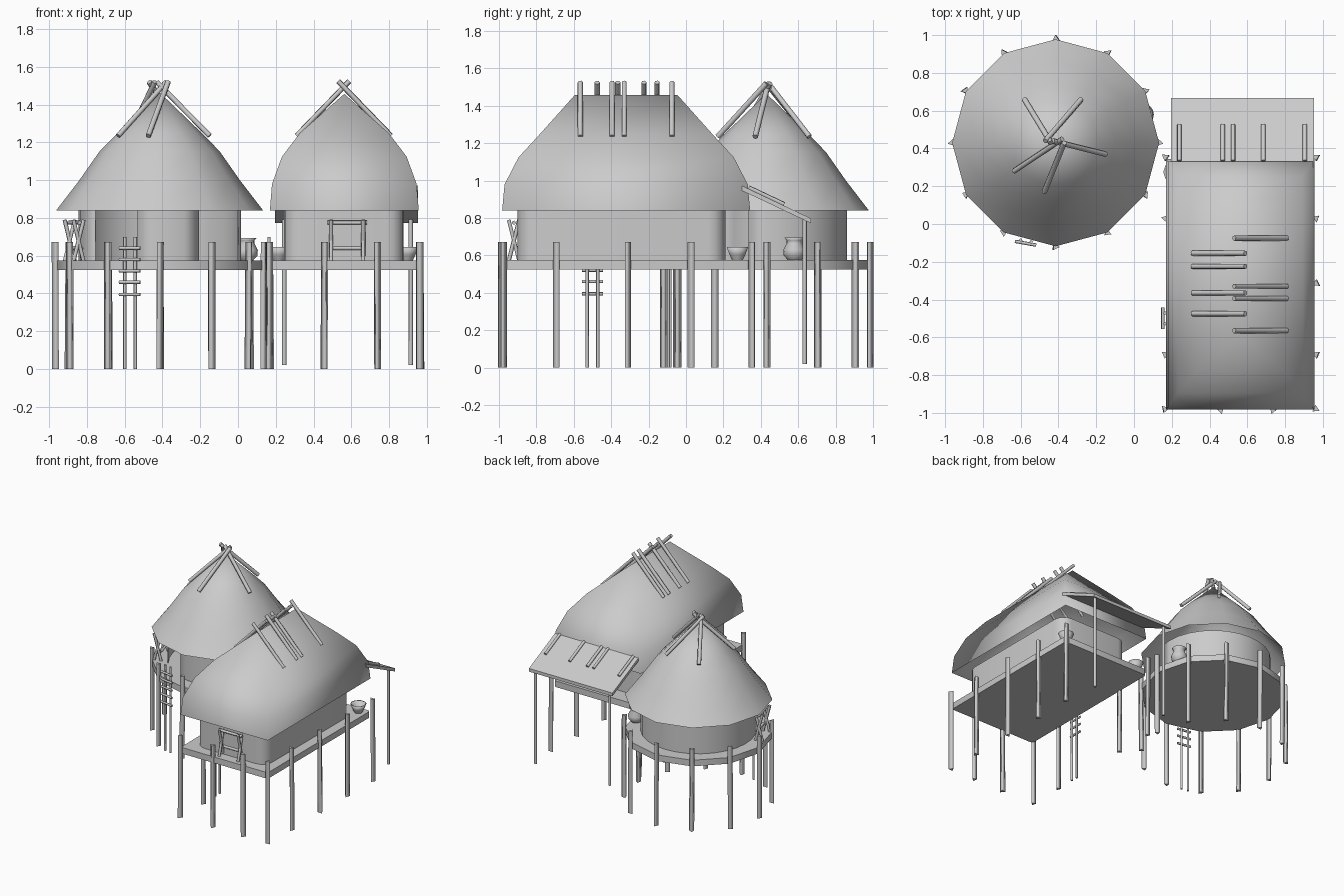
import bpy, bmesh, math, random
from mathutils import Vector, Matrix

random.seed(4)
cube = bpy.data.objects.get("Cube")
if cube:
    bpy.data.objects.remove(cube)

clay = bpy.data.materials.new("plain_grey")
clay.use_nodes = True
clay.diffuse_color = (0.6, 0.6, 0.6, 1)
clay.node_tree.nodes["Principled BSDF"].inputs["Base Color"].default_value = (0.6, 0.6, 0.6, 1)

ROUND = Vector((-0.415, 0.43, 0))
LONG = Vector((0.563, -0.32, 0))


def finish(name, bm):
    bmesh.ops.recalc_face_normals(bm, faces=bm.faces)
    mesh = bpy.data.meshes.new(name)
    bm.to_mesh(mesh)
    bm.free()
    mesh.materials.append(clay)
    obj = bpy.data.objects.new(name, mesh)
    bpy.context.collection.objects.link(obj)
    return obj


def sticks(name, pairs, radius=0.012, sides=6):
    """Straight poles, each between two points."""
    bm = bmesh.new()
    for a, b in pairs:
        a, b = Vector(a), Vector(b)
        d = b - a
        turn = d.to_track_quat('Z', 'Y').to_matrix().to_4x4()
        spin = Matrix.Rotation(random.uniform(0, 2), 4, 'Z')
        bmesh.ops.create_cone(bm, cap_ends=True, segments=sides, radius1=radius,
                              radius2=radius, depth=d.length,
                              matrix=Matrix.Translation((a + b) / 2) @ turn @ spin)
    for face in bm.faces:
        face.smooth = len(face.verts) == 4
    return finish(name, bm)


def loft(name, rings, smooth=True, capped=True):
    """Skin closed rings, with flat caps on both ends or left as an open shell."""
    bm = bmesh.new()
    loops = [[bm.verts.new(p) for p in ring] for ring in rings]
    n = len(loops[0])
    for low, high in zip(loops, loops[1:]):
        for i in range(n):
            j = (i + 1) % n
            face = bm.faces.new((low[i], low[j], high[j], high[i]))
            face.smooth = smooth
    if capped:
        for cap in (loops[0], loops[-1]):
            bm.faces.new(cap)
            for i in range(n):
                bm.edges.get((cap[i], cap[(i + 1) % n])).smooth = False
    bmesh.ops.remove_doubles(bm, verts=bm.verts, dist=0.0005)
    return finish(name, bm)


def circle(center, r, z, n):
    return [(center.x + r * math.cos(math.tau * i / n),
             center.y + r * math.sin(math.tau * i / n), z) for i in range(n)]


def rectangle(center, hx, hy, z):
    return [(center.x + sx * hx, center.y + sy * hy, z)
            for sx, sy in ((-1, -1), (1, -1), (1, 1), (-1, 1))]


def rounded(center, hx, hy, r, z, steps=4):
    pts = []
    for q, (sx, sy) in enumerate(((1, 1), (-1, 1), (-1, -1), (1, -1))):
        for k in range(steps + 1):
            a = math.pi / 2 * (q + k / steps)
            pts.append((center.x + sx * (hx - r) + r * math.cos(a),
                        center.y + sy * (hy - r) + r * math.sin(a), z))
    return pts


def lathe(name, center, profile, n=16, capped=True):
    return loft(name, [circle(center, r, z, n) for r, z in profile], True, capped)


def curved_wall(name, start, end, steps):
    """Thin upright wall following the round hut between two angles."""
    arc = [math.radians(start + (end - start) * i / steps) for i in range(steps + 1)]
    plan = [(0.43, a) for a in arc] + [(0.422, a) for a in reversed(arc)]
    loft(name, [[(ROUND.x + r * math.cos(a), ROUND.y + r * math.sin(a), z)
                 for r, a in plan] for z in (0.57, 0.845)])


# Round hut: deck, wall with two doorways, open thatched roof
lathe("round_deck", ROUND, [(0.545, 0.525), (0.545, 0.575)], 12)
curved_wall("round_back_wall", -13, 217, 18)
curved_wall("round_front_wall", 254, 299, 4)
lathe("round_roof", ROUND, [(0.548, 0.84), (0.425, 1.0), (0.318, 1.153),
                            (0.228, 1.245), (0, 1.465)], 12, False)
sticks("round_roof_poles", [
    ((-0.58, 0.66, 1.235), (-0.44, 0.43, 1.52)),
    ((-0.28, 0.66, 1.235), (-0.47, 0.44, 1.52)),
    ((-0.15, 0.37, 1.235), (-0.43, 0.44, 1.52)),
    ((-0.475, 0.17, 1.235), (-0.37, 0.43, 1.52)),
    ((-0.635, 0.28, 1.235), (-0.38, 0.45, 1.52))], 0.015)

# Long hut: deck, wall, open hipped thatch roof
loft("long_deck", [rounded(LONG, 0.393, 0.662, 0.02, z, 2) for z in (0.525, 0.575)])
wall = Vector((0.56, -0.345, 0))
loft("long_wall", [rounded(wall, 0.317, 0.555, 0.09, z) for z in (0.57, 0.845)], True, False)
loft("long_roof", [rectangle(LONG, hx, hy, z) for hx, hy, z in
                   ((0.394, 0.663, 0.84), (0.383, 0.65, 0.98), (0.33, 0.575, 1.125),
                    (0.235, 0.46, 1.25), (0, 0.275, 1.457))], True, False)
poles = [((0.31, y, 1.235), (0.59, y, 1.525)) for y in (-0.155, -0.225, -0.365, -0.475)]
poles += [((0.81, y, 1.235), (0.53, y, 1.525)) for y in (-0.075, -0.33, -0.395, -0.565)]
sticks("long_roof_poles", poles, 0.014)

# Sloping awning behind the long hut
loft("awning", [[(x, 0.30, 0.972 + dz), (x, 0.668, 0.798 + dz),
                 (x, 0.668, 0.772 + dz), (x, 0.30, 0.946 + dz)]
                for x, dz in ((0.197, 0), (0.952, 0))], False)
sticks("awning_poles", [((x, 0.335, 0.963), (x, 0.525, 0.873))
                        for x in (0.24, 0.47, 0.525, 0.685, 0.905)], 0.012)
sticks("awning_posts", [((x, 0.635, 0.02), (x, 0.635, 0.80)) for x in (0.245, 0.915)], 0.012)

# Three-sided stilts around both decks
feet = [(ROUND.x + 0.55 * math.cos(math.tau * i / 12),
         ROUND.y + 0.55 * math.sin(math.tau * i / 12)) for i in range(12)]
feet += [(0.165, y) for y in (0.355, 0.03, -0.69, -0.98)]
feet += [(0.963, y) for y in (0.355, 0.03, -0.315, -0.69, -0.98)]
feet += [(0.46, -0.985), (0.735, -0.985)]
sticks("stilts", [((x + random.uniform(-0.006, 0.006), y, 0), (x, y, 0.672))
                  for x, y in feet], 0.022, 3)


# Ladders up to each deck
def ladder(name, x, y, angle):
    place = Matrix.Translation((x, y, 0)) @ Matrix.Rotation(angle, 4, 'Z')
    rails = [((s * 0.028, 0, 0), (s * 0.028, 0, 0.70)) for s in (-1, 1)]
    rungs = [((-0.057, -0.012, z), (0.057, -0.012, z)) for z in (0.395, 0.46, 0.52, 0.58, 0.64)]
    sticks(name, [(place @ Vector(a), place @ Vector(b)) for a, b in rails + rungs], 0.009)


ladder("round_ladder", -0.572, -0.09, math.radians(-10))
ladder("long_ladder", 0.165, -0.5, math.radians(-90))


# Door frames of crossed poles under a lintel
def door_frame(name, x, y, angle):
    place = Matrix.Translation((x, y, 0)) @ Matrix.Rotation(angle, 4, 'Z')
    bars = [((s * 0.085, t * 0.028, 0.57), (s * 0.085, -t * 0.028, 0.79))
            for s in (-1, 1) for t in (-1, 1)]
    bars += [((-0.105, 0, 0.775), (0.105, 0, 0.775)), ((-0.075, 0.02, 0.64), (0.075, 0.02, 0.64))]
    sticks(name, [(place @ Vector(a), place @ Vector(b)) for a, b in bars], 0.011)


door_frame("long_door_frame", 0.578, -0.92, 0)
door_frame("round_door_frame", -0.868, 0.25, math.radians(-74))

# Bowls and a water jar
for side, x in (("left", 0.895), ("right", 0.215)):
    lathe(side + "_bowl", Vector((x, 0.275, 0)),
          [(0.03, 0.575), (0.045, 0.605), (0.06, 0.645), (0.053, 0.645), (0.025, 0.595)], 10)
lathe("water_jar", Vector((0.045, 0.58, 0)),
      [(0.035, 0.575), (0.058, 0.60), (0.06, 0.63), (0.042, 0.665),
       (0.042, 0.68), (0.054, 0.695), (0.046, 0.695), (0.034, 0.665)])
